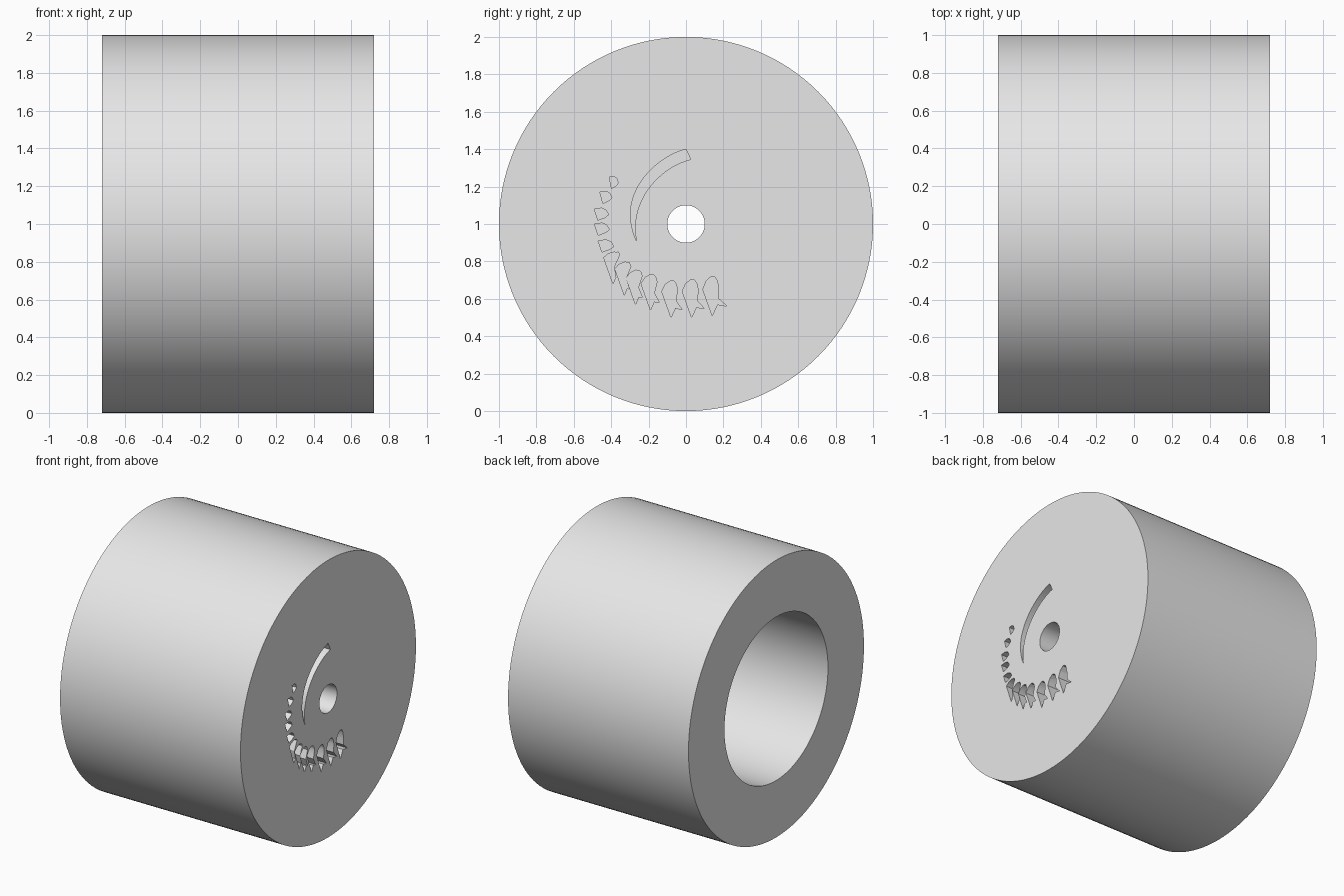
import bpy
import bmesh
import math
from mathutils import Vector
from mathutils.geometry import interpolate_bezier

cube = bpy.data.objects.get("Cube")
if cube:
    bpy.data.objects.remove(cube, do_unlink=True)

HALF_LENGTH = 0.72
OUTER, BORE, SHAFT = 1.0, 0.59, 0.1
END_WALL = 0.24
CARVE_DEPTH = 0.1
CENTRE_Z = 1.0

grey = bpy.data.materials.new("light grey")
grey.use_nodes = True
grey.diffuse_color = (0.8, 0.8, 0.8, 1)
grey.node_tree.nodes["Principled BSDF"].inputs["Base Color"].default_value = grey.diffuse_color


def make_object(name, bm):
    """Turn a bmesh into a linked object with outward normals."""
    bmesh.ops.recalc_face_normals(bm, faces=bm.faces)
    mesh = bpy.data.meshes.new(name)
    bm.to_mesh(mesh)
    bm.free()
    mesh.materials.append(grey)
    obj = bpy.data.objects.new(name, mesh)
    bpy.context.collection.objects.link(obj)
    return obj


def lathe(name, profile, steps=128):
    """Spin a closed (x, radius) profile around the x axis."""
    bm = bmesh.new()
    verts = [bm.verts.new((x, 0, r)) for x, r in profile]
    edges = [bm.edges.new((v, verts[i - 1])) for i, v in enumerate(verts)]
    bmesh.ops.spin(bm, geom=verts + edges, cent=(0, 0, 0), axis=(1, 0, 0),
                   angle=math.tau, steps=steps)
    bmesh.ops.remove_doubles(bm, verts=bm.verts, dist=0.0001)
    bmesh.ops.translate(bm, verts=bm.verts, vec=(0, 0, CENTRE_Z))
    return make_object(name, bm)


def add_prism(bm, outline):
    """Extrude a (y, z) outline, in hundredths about the axis, through the carved end."""
    floor = HALF_LENGTH - CARVE_DEPTH
    face = bm.faces.new([bm.verts.new((floor, y / 100, CENTRE_Z + z / 100))
                         for y, z in outline])
    new = bmesh.ops.extrude_face_region(bm, geom=[face])["geom"]
    bmesh.ops.translate(bm, vec=(CARVE_DEPTH * 2, 0, 0),
                        verts=[g for g in new if isinstance(g, bmesh.types.BMVert)])


def bezier(*points):
    return [p.xy for p in interpolate_bezier(*[Vector((*p, 0)) for p in points], 20)]


def arrow_outline(y, z, t):
    """Rounded arch with a split tail; t runs from the narrowest to the widest."""
    right, top = (8.5, 1.5 - t), (5.5 - t, 3 + 4 * t)
    points = [(0, 0), (5, -14), (6.2 + 1.6 * t, -11 + 3 * t), (6.5 + 6.5 * t, -11 + 2 * t),
              (5.5 + 3 * t, -5), right,
              (right[0] - 0.8, (right[1] + top[1]) / 2 + 0.8),
              ((right[0] + top[0]) / 2, top[1] - 0.3), top,
              (top[0] * 0.4, top[1] * 0.65)]
    return [(y + a, z + b) for a, b in points]


def leaf_outline(y, z, width):
    points = [(0, 0), (2, -6), (6, -4.5), (8, -3), (6.5, -0.5), (4, 0.5)]
    return [(y + a * width, z + b) for a, b in points]


# Cylinder with a wide blind bore and a narrow shaft hole
inner = HALF_LENGTH - END_WALL
body = lathe("knob_body", [
    (HALF_LENGTH, SHAFT), (HALF_LENGTH, OUTER), (-HALF_LENGTH, OUTER),
    (-HALF_LENGTH, BORE), (inner, BORE), (inner, SHAFT)])

# Carvings in the closed end: crescent, small leaves, split arrows
bm = bmesh.new()
crescent = bezier((0, 40), (-16, 36), (-38, 16), (-26.5, -9))
crescent += bezier((-26.5, -9), (-31, 13), (-13, 31), (2.5, 34.5))[1:]
add_prism(bm, crescent)

leaves = [(-41, 25, 0.6), (-46, 17, 0.8), (-49, 8, 0.95), (-49, 0, 1), (-47, -9, 1.05)]
for y, z, width in leaves:
    add_prism(bm, leaf_outline(y, z, width))

arrows = [(-44, -18), (-38, -24), (-32, -29), (-24, -32), (-13, -36), (-2, -36), (9, -35)]
for i, (y, z) in enumerate(arrows):
    add_prism(bm, arrow_outline(y, z, i / (len(arrows) - 1)))

cutter = make_object("carving_cutter", bm)
cutter.hide_render = True

# Cut the carvings and drop the helper
bpy.ops.object.select_all(action="DESELECT")
body.select_set(True)
bpy.context.view_layer.objects.active = body
cut = body.modifiers.new("carvings", "BOOLEAN")
cut.operation = "DIFFERENCE"
cut.solver = "EXACT"
cut.object = cutter
bpy.ops.object.modifier_apply(modifier=cut.name)
bpy.data.objects.remove(cutter, do_unlink=True)

bpy.ops.object.shade_smooth_by_angle(angle=math.radians(30))
